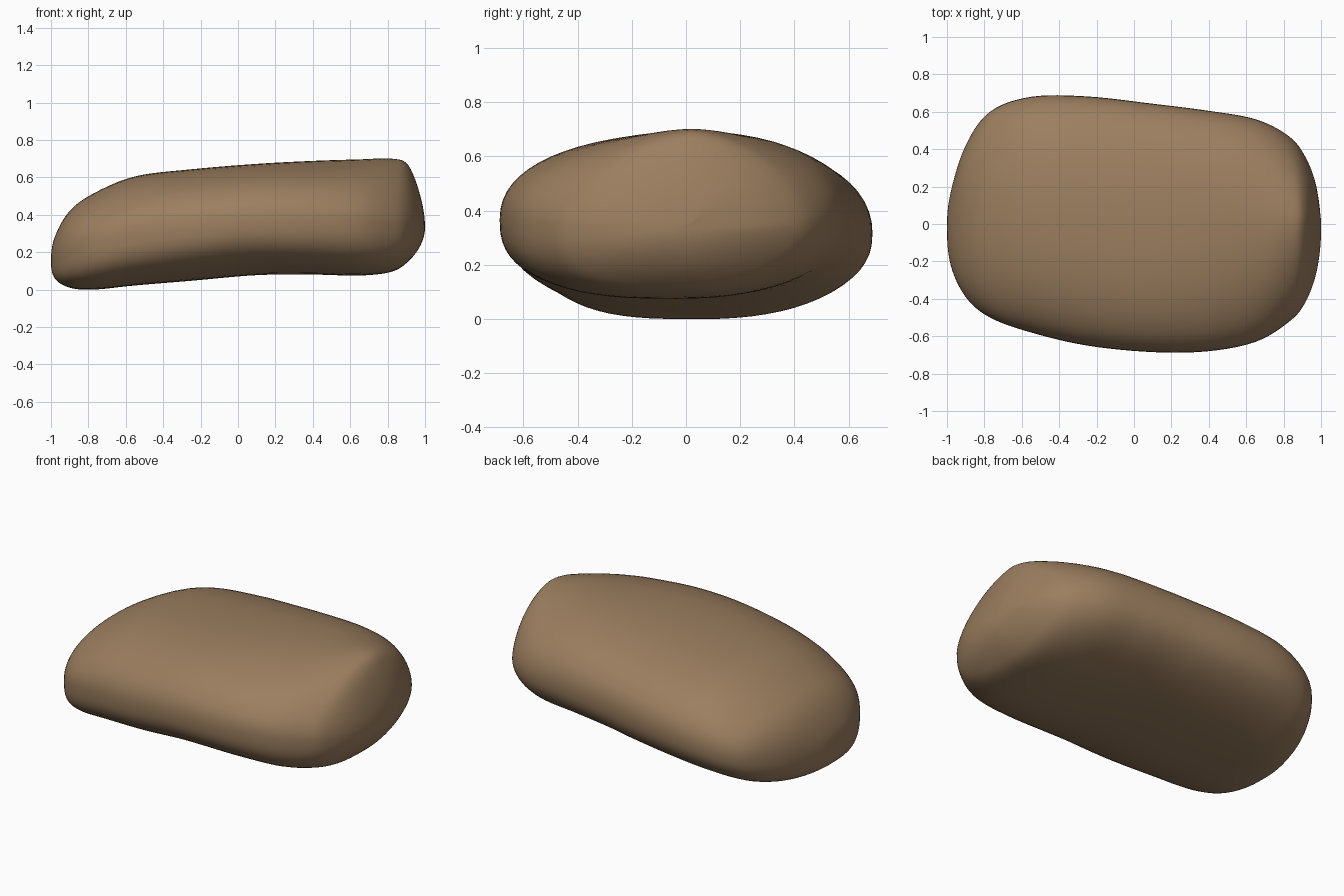
import bpy, bmesh, math

if "Cube" in bpy.data.objects:
    bpy.data.objects.remove(bpy.data.objects["Cube"])

# Cross-section stations:
# x, y_min, y_max, z_min, z_max, z of widest point, top roundness, bottom roundness
STATIONS = [
    (-1.00, -0.02, -0.02, 0.15, 0.15, 0.15, 2.2, 2.5),
    (-0.98, -0.22, 0.17, 0.06, 0.28, 0.17, 2.2, 2.6),
    (-0.90, -0.39, 0.42, 0.01, 0.42, 0.21, 2.2, 2.7),
    (-0.77, -0.50, 0.60, 0.00, 0.515, 0.26, 2.1, 2.7),
    (-0.55, -0.58, 0.68, 0.022, 0.605, 0.30, 2.2, 2.6),
    (-0.25, -0.65, 0.682, 0.047, 0.643, 0.33, 2.3, 2.5),
    (0.10, -0.685, 0.643, 0.077, 0.672, 0.36, 2.3, 2.5),
    (0.40, -0.68, 0.605, 0.08, 0.688, 0.37, 2.2, 2.5),
    (0.65, -0.63, 0.56, 0.075, 0.696, 0.37, 2.0, 2.5),
    (0.82, -0.53, 0.475, 0.095, 0.70, 0.36, 1.75, 2.4),
    (0.91, -0.43, 0.37, 0.15, 0.665, 0.35, 1.65, 2.2),
    (0.975, -0.26, 0.20, 0.235, 0.50, 0.34, 1.8, 2.0),
    (1.00, -0.04, -0.04, 0.33, 0.33, 0.33, 2.0, 2.0),
]
SIDES, STEPS = 64, 6


def spline(a, b, c, d, t):
    return 0.5 * (2 * b + (c - a) * t + (2 * a - 5 * b + 4 * c - d) * t * t
                  + (3 * b - a - 3 * c + d) * t ** 3)


def power(v, n):
    return math.copysign(abs(v) ** (2 / n), v)


def section(s):
    """Rounded stone section with separate top and bottom heights."""
    x, y0, y1, z0, z1, zc, n_top, n_bottom = s
    yc, hw = (y0 + y1) / 2, (y1 - y0) / 2
    pts = []
    for i in range(SIDES):
        a = 2 * math.pi * i / SIDES
        c, sn = math.cos(a), math.sin(a)
        # the underside is twisted: fuller at front right and back left
        n = n_top if sn > 0 else n_bottom - math.copysign(0.45 * x, c)
        h = z1 - zc if sn > 0 else zc - z0
        # the crown shifts towards y = 0 so the ridge sits on the centre line
        shift = (0.02 - yc) * max(0, sn) ** 2 * max(0, min(1, x * 2))
        pts.append((x, yc + hw * power(c, n) + shift, zc + h * power(sn, n)))
    return pts


# Smoothly interpolated sections along the length
rows = []
last = len(STATIONS) - 1
for i in range(last):
    ctrl = [STATIONS[max(0, min(last, i + k))] for k in (-1, 0, 1, 2)]
    # mirror the widths past each tip so the ends round over
    for k, tip, inner in ((0, 0, 1), (3, last, last - 1)):
        if (k == 0 and i == 0) or (k == 3 and i == last - 1):
            T, I = STATIONS[tip], STATIONS[inner]
            ctrl[k] = (I[0],) + tuple(2 * p - q for p, q in zip(T[1:], I[1:]))
    for j in range(STEPS):
        if i + j:
            rows.append([spline(*v, j / STEPS) for v in zip(*ctrl)])

# Stone body
bm = bmesh.new()
rings = [[bm.verts.new(p) for p in section(r)] for r in rows]
for r, q in zip(rings, rings[1:]):
    for i in range(SIDES):
        k = (i + 1) % SIDES
        bm.faces.new((r[i], r[k], q[k], q[i]))
for ring, tip in ((rings[0], STATIONS[0]), (rings[-1], STATIONS[-1])):
    v = bm.verts.new((tip[0], tip[1], tip[3]))
    for i in range(SIDES):
        bm.faces.new((ring[i], ring[(i + 1) % SIDES], v))
bmesh.ops.recalc_face_normals(bm, faces=bm.faces)
for f in bm.faces:
    f.smooth = True
mesh = bpy.data.meshes.new("stone")
bm.to_mesh(mesh)
bm.free()
stone = bpy.data.objects.new("stone", mesh)
bpy.context.collection.objects.link(stone)

# Brown stone colour
mat = bpy.data.materials.new("brown_stone")
mat.diffuse_color = (0.33, 0.21, 0.115, 1)
mat.use_nodes = True
mat.node_tree.nodes["Principled BSDF"].inputs["Base Color"].default_value = mat.diffuse_color
mesh.materials.append(mat)
